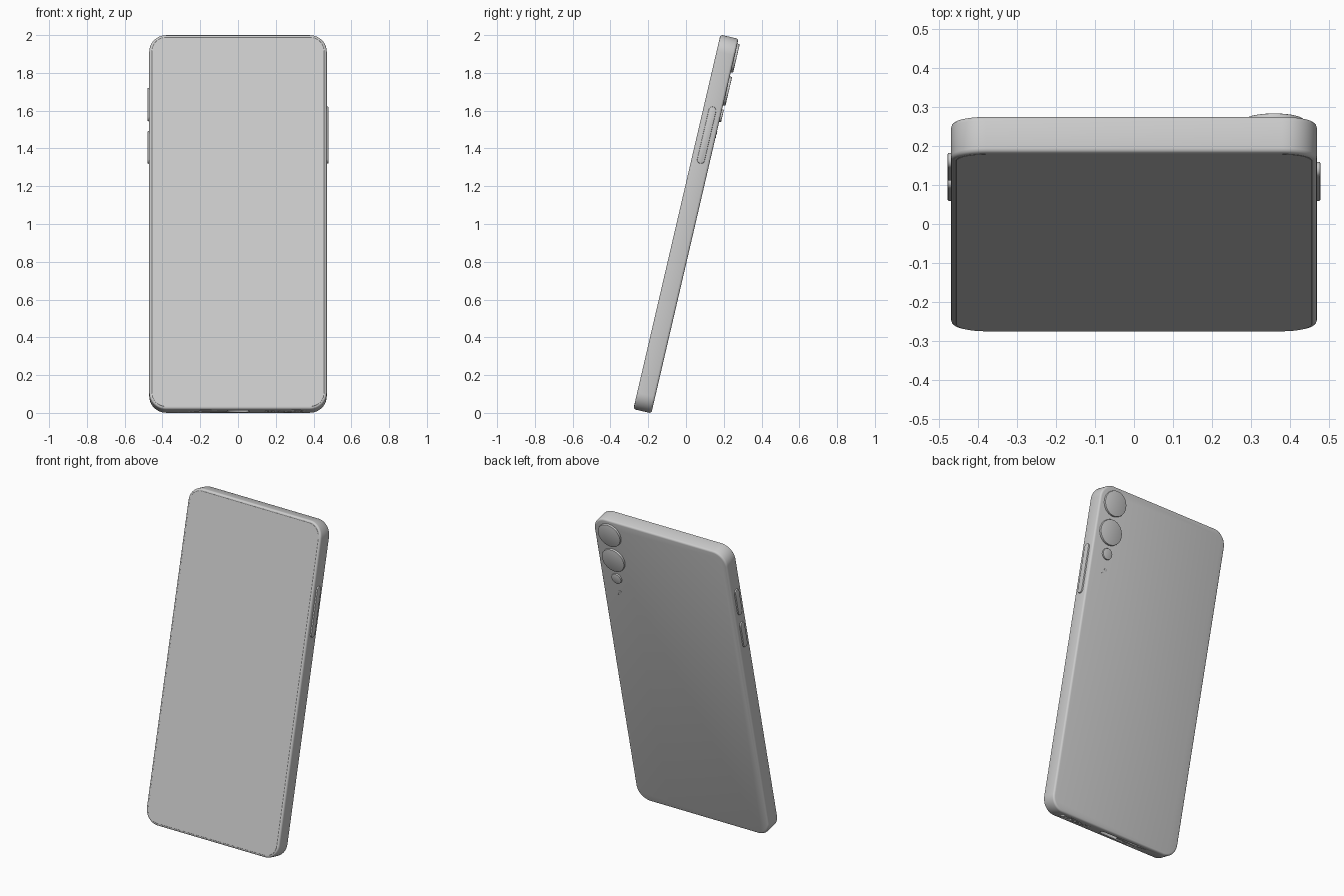
import bpy, bmesh, math
from mathutils import Matrix, Vector

if "Cube" in bpy.data.objects:
    bpy.data.objects.remove(bpy.data.objects["Cube"])

TILT = math.radians(13.1)
W, L, T = 0.94, 2.035, 0.097          # body width, length, thickness
# The whole phone leans back about x
LEAN = Matrix.Translation((0, 0, 1)) @ Matrix.Rotation(-TILT, 4, 'X')
SIDE = Matrix.Rotation(math.pi / 2, 4, 'Z')
END = Matrix.Rotation(math.pi / 2, 4, 'X')


def slab(name, w, h, depth, radius, loc, rot=Matrix(), bevel=0.0, segs=3, arc=12):
    """Rounded rectangle in xz, extruded along y, centred on loc in the phone's frame."""
    bm = bmesh.new()
    for q, (sx, sz) in enumerate([(1, 1), (-1, 1), (-1, -1), (1, -1)]):
        for i in range(arc + 1):
            a = (q + i / arc) * math.pi / 2
            bm.verts.new((sx * (w / 2 - radius) + radius * math.cos(a), -depth / 2,
                          sz * (h / 2 - radius) + radius * math.sin(a)))
    loop = []
    for v in list(bm.verts):
        if loop and (v.co - loop[-1].co).length < 1e-5 or loop and (v.co - loop[0].co).length < 1e-5:
            bm.verts.remove(v)
        else:
            loop.append(v)
    face = bm.faces.new(loop)
    ext = bmesh.ops.extrude_face_region(bm, geom=[face])
    moved = [g for g in ext['geom'] if isinstance(g, bmesh.types.BMVert)]
    bmesh.ops.translate(bm, verts=moved, vec=(0, depth, 0))
    bmesh.ops.recalc_face_normals(bm, faces=bm.faces[:])
    if bevel:
        rim = [e for e in bm.edges if abs(e.verts[0].co.y - e.verts[1].co.y) < 1e-6]
        bmesh.ops.bevel(bm, geom=rim, offset=bevel, segments=segs, profile=0.5, affect='EDGES')
    me = bpy.data.meshes.new(name)
    bm.to_mesh(me)
    bm.free()
    ob = bpy.data.objects.new(name, me)
    bpy.context.collection.objects.link(ob)
    ob.matrix_world = LEAN @ Matrix.Translation(Vector(loc)) @ rot
    bpy.ops.object.select_all(action='DESELECT')
    ob.select_set(True)
    bpy.context.view_layer.objects.active = ob
    bpy.ops.object.shade_smooth_by_angle(angle=math.radians(32))
    return ob


# Body and screen
body = slab("body", W, L, T, 0.09, (0, 0, 0), bevel=0.012)
slab("screen", W - 0.026, L - 0.026, 0.006, 0.078, (0, -T / 2 + 0.002, 0), bevel=0.001, segs=1)

# Side buttons: one on the right, two on the left
for name, side, s, length in [("power_button", 1, 0.483, 0.308),
                              ("volume_up_button", -1, 0.649, 0.18),
                              ("volume_down_button", -1, 0.416, 0.176)]:
    slab(name, 0.04, length, 0.03, 0.02, (side * (W / 2 - 0.006), 0, s), SIDE,
         bevel=0.004, segs=2, arc=8)

# Camera discs, flash and microphone down the back
for name, x, s, r, out in [("upper_lens", 0.36, 0.914, 0.078, 0.013),
                           ("middle_lens", 0.36, 0.735, 0.078, 0.013),
                           ("small_lens", 0.36, 0.601, 0.034, 0.01),
                           ("flash", 0.352, 0.505, 0.009, 0.002),
                           ("back_microphone", 0.372, 0.485, 0.006, 0.002)]:
    slab(name, 2 * r, 2 * r, 2 * out, r, (x, T / 2, s), bevel=out * 0.25, segs=2)

# Charging port and speaker holes cut into the bottom end
holes = [("port", 0, 0.12, 0.034)] + [("speaker_hole", 0.15 + 0.035 * i, 0.016, 0.016) for i in range(6)]
holes.append(("microphone_hole", -0.2, 0.016, 0.016))
for name, x, w, h in holes:
    cutter = slab(name + "_cutter", w, h, 0.04, h / 2, (x, 0, -L / 2), END, arc=4)
    cutter.hide_render = True
    cutter.hide_set(True)
    mod = body.modifiers.new(name, 'BOOLEAN')
    mod.operation = 'DIFFERENCE'
    mod.solver = 'EXACT'
    mod.object = cutter
